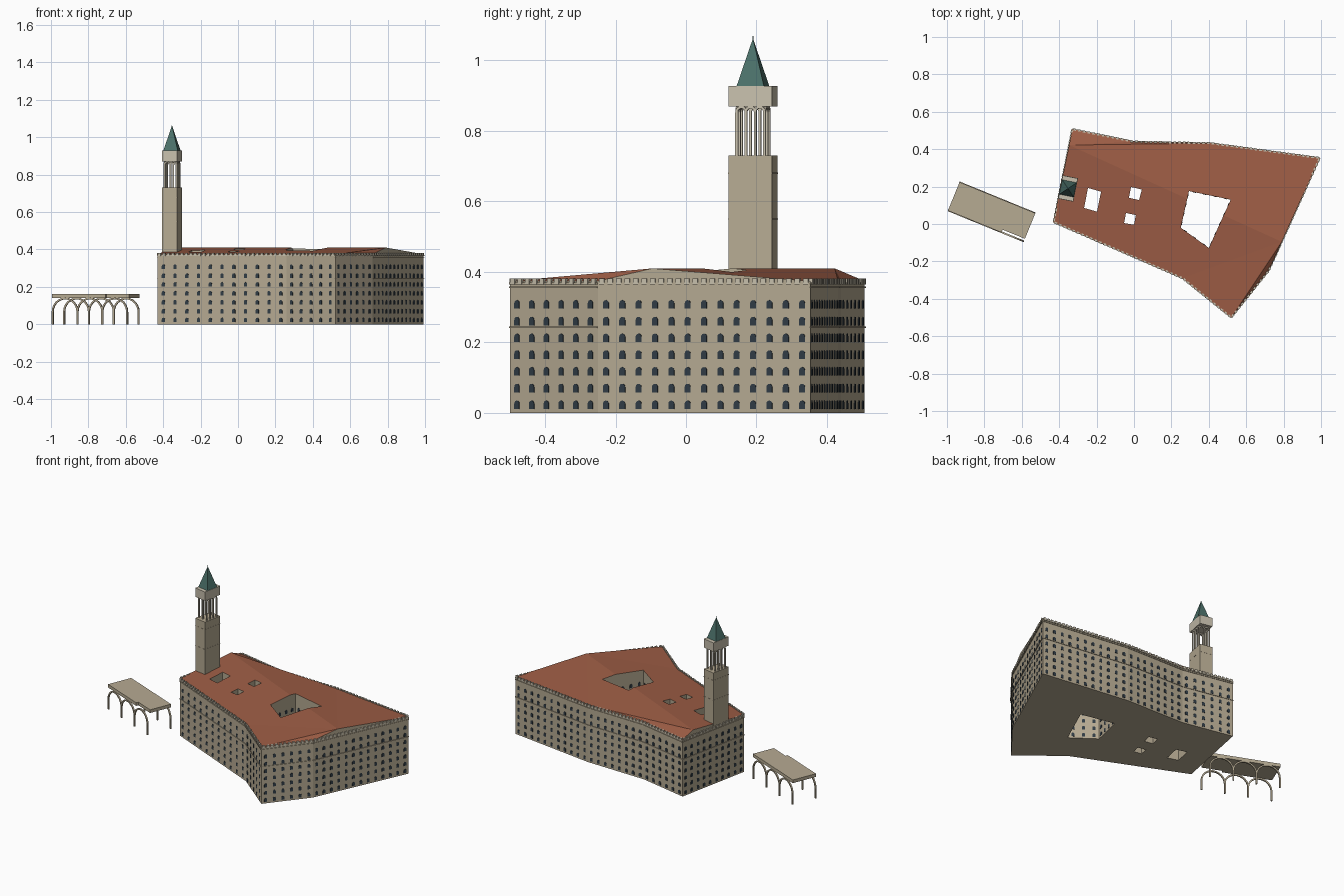
import bpy, bmesh, math
from mathutils import Vector, Matrix

if "Cube" in bpy.data.objects:
    bpy.data.objects.remove(bpy.data.objects["Cube"])

def mat(name, c):
    m = bpy.data.materials.new(name)
    m.diffuse_color = (*c, 1)
    m.use_nodes = True
    m.node_tree.nodes["Principled BSDF"].inputs["Base Color"].default_value = m.diffuse_color
    return m

STONE = mat("stone", (0.47, 0.405, 0.29))
PALE = mat("pale_stone", (0.58, 0.53, 0.42))
TILE = mat("roof_tile", (0.34, 0.11, 0.06))
COPPER = mat("copper", (0.07, 0.16, 0.14))
GLASS = mat("glass", (0.03, 0.045, 0.06))

def finish(bm, name, *mats):
    bmesh.ops.recalc_face_normals(bm, faces=bm.faces)
    me = bpy.data.meshes.new(name)
    bm.to_mesh(me)
    bm.free()
    for m in mats:
        me.materials.append(m)
    ob = bpy.data.objects.new(name, me)
    bpy.context.collection.objects.link(ob)
    return ob

def box(bm, c, dims, ang=0):
    M = Matrix.Translation(c) @ Matrix.Rotation(ang, 4, 'Z') @ Matrix.Diagonal((*dims, 1))
    bmesh.ops.create_cube(bm, size=1, matrix=M)

def prism(bm, ring, z0, z1):
    a = [bm.verts.new((x, y, z0)) for x, y in ring]
    b = [bm.verts.new((x, y, z1)) for x, y in ring]
    bm.faces.new(a)
    bm.faces.new(b)
    for i in range(len(ring)):
        j = (i + 1) % len(ring)
        bm.faces.new((a[i], a[j], b[j], b[i]))

def edges(ring):
    for i, p in enumerate(ring):
        p, q = Vector(p), Vector(ring[(i + 1) % len(ring)])
        d = (q - p).normalized()
        yield p, q, d, Vector((d.y, -d.x)), math.atan2(d.y, d.x)

def arcade(bm, p, q, n, z0, top, t, depth):
    """Row of n open round arches with thin legs between two plan points."""
    p, q = Vector(p), Vector(q)
    d = (q - p).normalized()
    nrm = Vector((d.y, -d.x)) * depth / 2
    bay = (q - p).length / n
    s = bay / 2
    spring = top - s - t / 2
    for k in range(n):
        mid = p + d * bay * (k + 0.5)
        path = [(math.pi, z0)] + [(math.pi * (1 - i / 12), spring) for i in range(13)] + [(0, z0)]
        rows = []
        for a, z in path:
            row = []
            for r, sg in ((s - t / 2, -1), (s + t / 2, -1), (s + t / 2, 1), (s - t / 2, 1)):
                xy = mid + d * r * math.cos(a) + nrm * sg
                row.append(bm.verts.new((xy.x, xy.y, z + r * math.sin(a))))
            rows.append(row)
        for A, B in zip(rows, rows[1:]):
            for i in range(4):
                bm.faces.new((A[i], A[(i + 1) % 4], B[(i + 1) % 4], B[i]))
        bm.faces.new(rows[0])
        bm.faces.new(rows[-1])

# Plan: outer wall (counter-clockwise), courtyards (clockwise)
SW, S, SE, E, NE, N2, N1, NW = OUT = [(-.43, .01), (.26, -.29), (.52, -.50), (.72, -.25),
                                     (.993, .353), (.41, .432), (0, .44), (-.33, .507)]
COUNTS = [11, 5, 6, 13, 11, 8, 6, 10]
YARDS = [[(.294, .176), (.517, .13), (.40, -.128), (.25, -.02)],
         [(-.246, .193), (-.176, .173), (-.198, .066), (-.267, .086)],
         [(-.016, .198), (.042, .184), (.027, .128), (-.027, .14)],
         [(-.043, .059), (.01, .048), (0, -.004), (-.053, .005)]]
EAVE, RIDGE = .374, .41

# Courtyard cutter
bm = bmesh.new()
for y in YARDS:
    prism(bm, y, -.1, .6)
cutter = finish(bm, "courtyard_cutter", STONE)
cutter.hide_render = True

def cut(ob):
    m = ob.modifiers.new("courtyards", 'BOOLEAN')
    m.operation, m.solver, m.object = 'DIFFERENCE', 'EXACT', cutter
    dg = bpy.context.evaluated_depsgraph_get()
    me = bpy.data.meshes.new_from_object(ob.evaluated_get(dg))
    ob.modifiers.clear()
    ob.data = me

# Main wall block
bm = bmesh.new()
prism(bm, OUT, 0, .366)
cut(finish(bm, "walls", STONE))

# Low gabled roof with stone gable ends
bm = bmesh.new()
RE, RW = (.79, -.095), (-.347, .422)
ring = [RW, SW, S, SE, E, RE, NE, N2, N1, NW]
lo = [bm.verts.new((x, y, .366)) for x, y in ring]
hi = [bm.verts.new((x, y, RIDGE if i in (0, 5) else EAVE)) for i, (x, y) in enumerate(ring)]
bm.faces.new(lo)
for i in range(10):
    j = (i + 1) % 10
    bm.faces.new((lo[i], lo[j], hi[j], hi[i]))
for t in ((0, 1, 2), (0, 2, 5), (2, 3, 5), (3, 4, 5), (5, 6, 7), (5, 7, 0), (0, 7, 8), (0, 8, 9)):
    bm.faces.new([hi[i] for i in t])
bm.normal_update()
for f in bm.faces:
    f.material_index = 0 if abs(f.normal.z) > .5 else 1
cut(finish(bm, "roof", TILE, STONE))
bpy.data.objects.remove(cutter)

# Arched windows in seven storeys
bm = bmesh.new()
def windows(ring, counts):
    for (p, q, d, n, a), c in zip(edges(ring), counts):
        for k in range(c):
            m = p + (q - p) * (k + .5) / c
            for row in range(7):
                z, w, h = .011 + row * .0475, .009, .015
                prof = [(-w, z), (w, z)] + [(w * math.cos(t * math.pi / 6), z + h + w * math.sin(t * math.pi / 6))
                                            for t in range(7)]
                back, front = [[bm.verts.new((*(m + d * u + n * o), v)) for u, v in prof] for o in (-.002, .002)]
                bm.faces.new(front)
                for i in range(len(prof)):
                    j = (i + 1) % len(prof)
                    bm.faces.new((back[i], back[j], front[j], front[i]))
windows(OUT, COUNTS)
windows(YARDS[0], [4, 5, 3, 4])
finish(bm, "windows", GLASS)

# String courses and battlements
bm = bmesh.new()
bm2 = bmesh.new()
for p, q, d, n, a in edges(OUT):
    L, m = (q - p).length, (p + q) / 2
    for z, h in ((.243, .004), (.356, .004), (.367, .006)):
        box(bm, (*m, z), (L, .007, h), a)
    c = round(L / .026)
    for k in range(c):
        box(bm2, (*(p + (q - p) * (k + .5) / c), .373), (.015, .011, .016), a)
finish(bm, "string_courses", STONE)
finish(bm2, "battlements", PALE)

# Bell tower, aligned with the west wall
TC, TA = Vector((-.353, .19)), -.197
R = Matrix.Rotation(TA, 2)
def tp(x, y):
    return TC + R @ Vector((x, y))

bm = bmesh.new()
box(bm, (*TC, .5475), (.082, .126, .365), TA)
for z in (.55, .68):
    box(bm, (*TC, z), (.084, .128, .003), TA)
finish(bm, "tower_shaft", STONE)

bm = bmesh.new()
hx, hy = .033, .040
for p, q, n in (((-hx, -hy), (hx, -hy), 2), ((hx, -hy), (hx, hy), 3),
                ((hx, hy), (-hx, hy), 2), ((-hx, hy), (-hx, -hy), 3)):
    arcade(bm, tp(*p), tp(*q), n, .73, .871, .007, .008)
finish(bm, "belfry_arches", PALE)

bm = bmesh.new()
box(bm, (*TC, .899), (.082, .126, .058), TA)
finish(bm, "belfry_cap", PALE)

bm = bmesh.new()
T = Matrix.Rotation(TA + math.pi / 4, 4, 'Z')
for z, h, r in ((.928, .135, .0555), (1.055, .015, .002)):
    bmesh.ops.create_cone(bm, cap_ends=True, segments=4, radius1=r, radius2=0 if h > .1 else .001,
                          depth=h, matrix=Matrix.Translation((*TC, z + h / 2)) @ T)
finish(bm, "spire", COPPER)

# Free-standing loggia
LC, LR = Vector((-.761, .065)), Matrix.Rotation(-.388, 2)
def lp(x, y):
    return LC + LR @ Vector((x, y))

bm = bmesh.new()
slab = [(-.219, -.082), (.09, -.082), (.09, -.066), (.219, -.066), (.219, .082), (-.219, .082)]
prism(bm, [lp(*p) for p in slab], .141, .162)
finish(bm, "loggia_roof", STONE)

bm = bmesh.new()
for s in (-1, 1):
    arcade(bm, lp(-.215, .081 * s), lp(.215, .081 * s), 3, 0, .142, .009, .009)
finish(bm, "loggia_arches", STONE)
